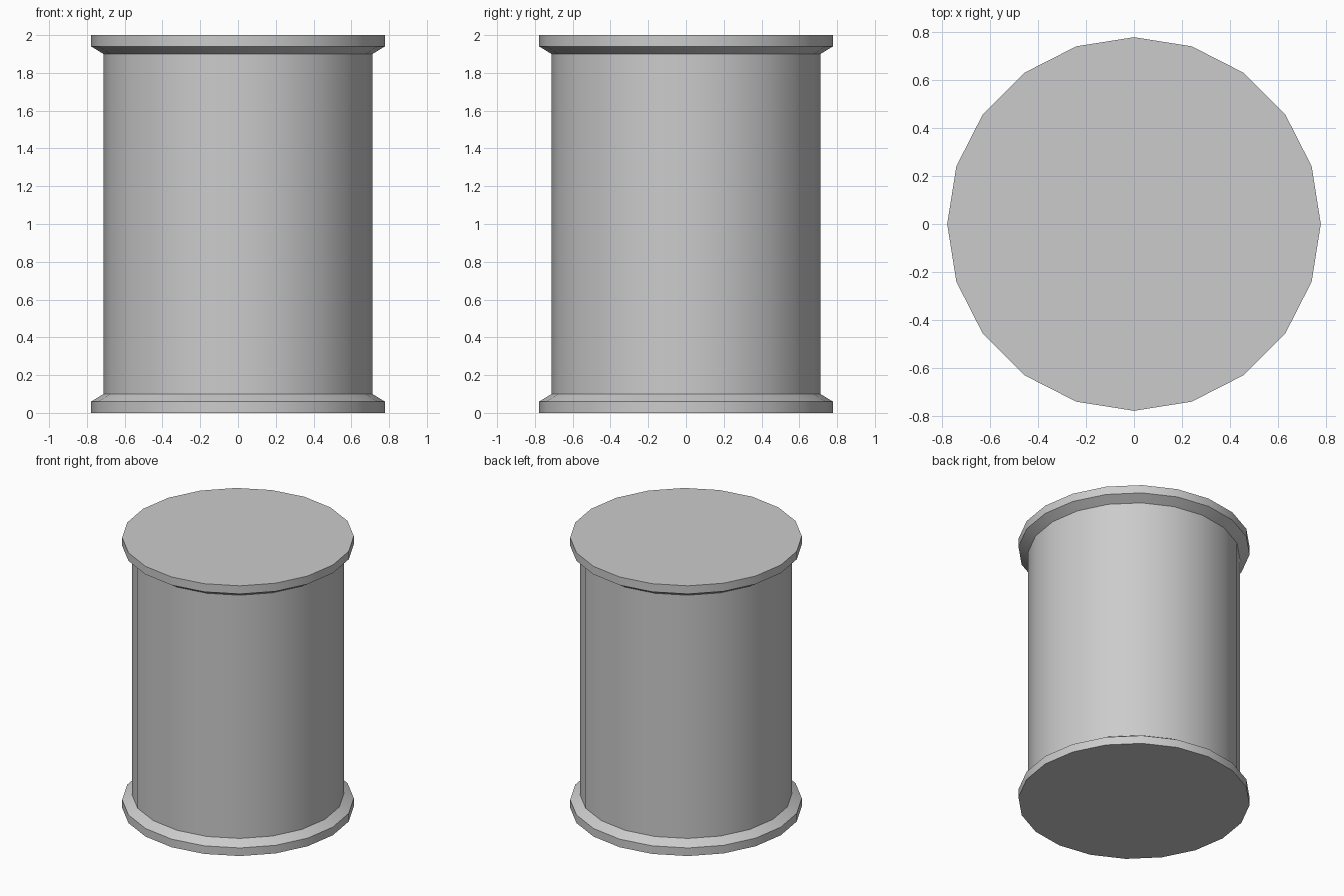
import bpy, bmesh, math

if "Cube" in bpy.data.objects:
    bpy.data.objects.remove(bpy.data.objects["Cube"])

SIDES = 20
R_BODY, R_RIM = 0.712, 0.777

# Half profile (radius, z) from bottom rim to top rim
profile = [(R_RIM, 0.0), (R_RIM, 0.06), (R_BODY, 0.10),
           (R_BODY, 1.90), (R_RIM, 1.94), (R_RIM, 2.0)]


def lathe(name, profile, sides):
    bm = bmesh.new()
    rings = []
    for r, z in profile:
        rings.append([bm.verts.new((r * math.cos(2 * math.pi * i / sides),
                                    r * math.sin(2 * math.pi * i / sides), z))
                      for i in range(sides)])
    for low, high in zip(rings, rings[1:]):
        for i in range(sides):
            j = (i + 1) % sides
            bm.faces.new((low[i], low[j], high[j], high[i]))
    # End caps
    bm.faces.new(rings[0][::-1])
    bm.faces.new(rings[-1])
    mesh = bpy.data.meshes.new(name)
    bm.to_mesh(mesh)
    bm.free()
    obj = bpy.data.objects.new(name, mesh)
    bpy.context.collection.objects.link(obj)
    return obj


# Drum with flared rims at both ends
drum = lathe("rimmed_drum", profile, SIDES)
bpy.context.view_layer.objects.active = drum
drum.select_set(True)
bpy.ops.object.shade_smooth_by_angle(angle=math.radians(30))
